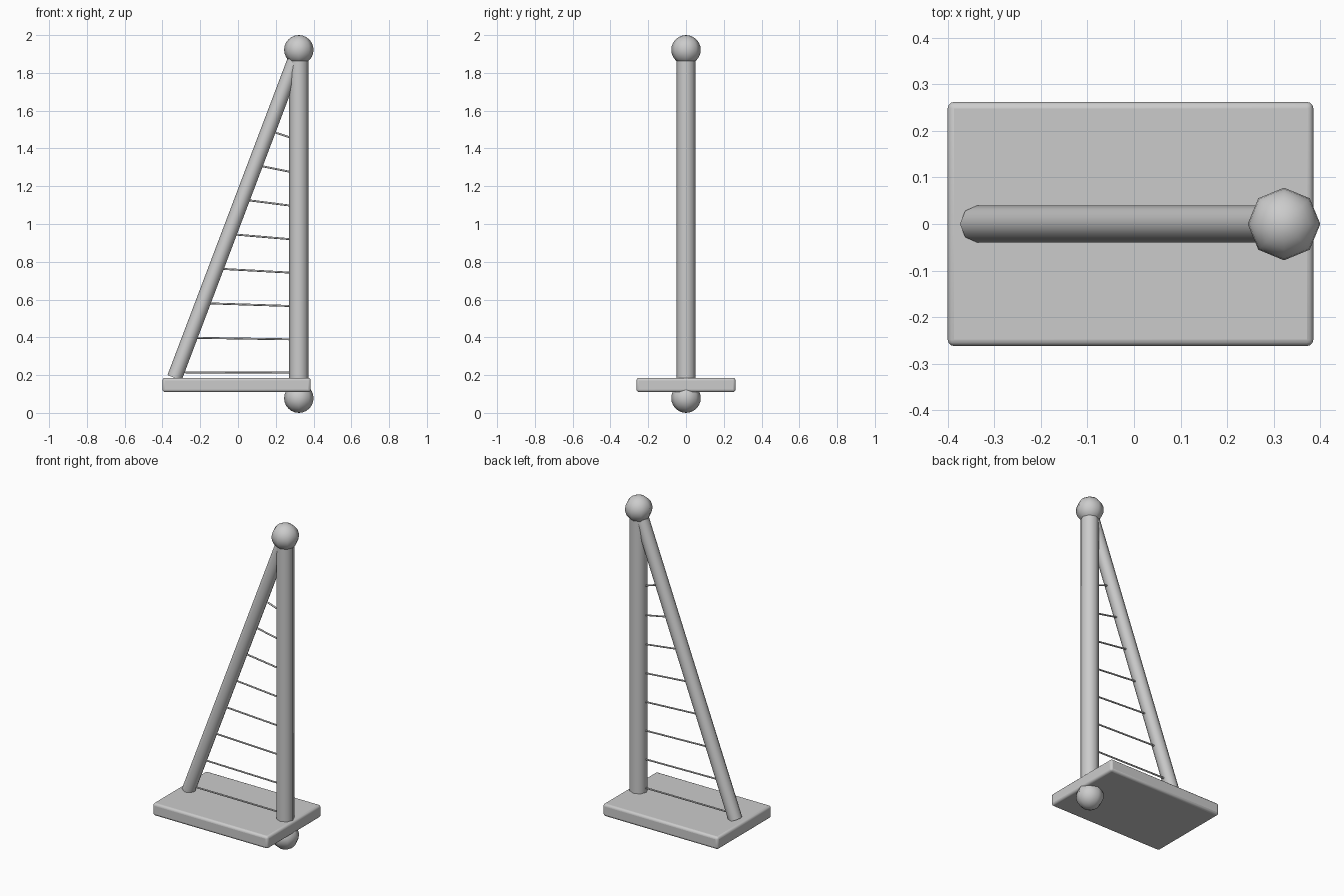
import bpy
from mathutils import Vector

if "Cube" in bpy.data.objects:
    bpy.data.objects.remove(bpy.data.objects["Cube"])


def smooth(obj, angle=1.0):
    bpy.ops.object.select_all(action='DESELECT')
    obj.select_set(True)
    bpy.context.view_layer.objects.active = obj
    bpy.ops.object.shade_smooth_by_angle(angle=angle)


def rod(name, a, b, radius, sides=8):
    """Cylinder running between two points."""
    a, b = Vector(a), Vector(b)
    d = b - a
    bpy.ops.mesh.primitive_cylinder_add(vertices=sides, radius=radius,
                                        depth=d.length, location=(a + b) / 2)
    obj = bpy.context.object
    obj.name = name
    obj.rotation_euler = (0, d.angle(Vector((0, 0, 1))) * (1 if d.x >= 0 else -1), 0)
    smooth(obj)
    return obj


def ball(name, z):
    bpy.ops.mesh.primitive_uv_sphere_add(segments=8, ring_count=12, radius=BALL_R,
                                         location=(POST_X, 0, z))
    bpy.context.object.name = name
    smooth(bpy.context.object)


POST_X, BALL_R = 0.322, 0.078
TOP_Z, LOW_Z = 2 - BALL_R, BALL_R
FOOT = Vector((-0.336, 0, 0.186))
APEX = Vector((POST_X, 0, TOP_Z))

# Base slab with softened edges
bpy.ops.mesh.primitive_cube_add(size=1, location=(-0.0075, 0, 0.148))
base = bpy.context.object
base.name = "base"
base.scale = (0.785, 0.524, 0.076)
bpy.ops.object.transform_apply(location=False, rotation=False, scale=True)
bev = base.modifiers.new("soft_edges", 'BEVEL')
bev.width, bev.segments = 0.014, 3
smooth(base)

# Upright post and end balls
rod("post", (POST_X, 0, LOW_Z), APEX, 0.051)
ball("top_ball", TOP_Z)
ball("bottom_ball", LOW_Z)

# Slanted neck
rod("slanted_beam", FOOT, APEX, 0.04)

# Strings fanning from the beam to the post
for k in range(8):
    zl, zr = 0.215 + 0.183 * k, 0.213 + 0.1757 * k
    left = FOOT.lerp(APEX, (zl - FOOT.z) / (APEX.z - FOOT.z))
    rod(f"string_{k + 1}", left, (POST_X, 0, zr), 0.005)
